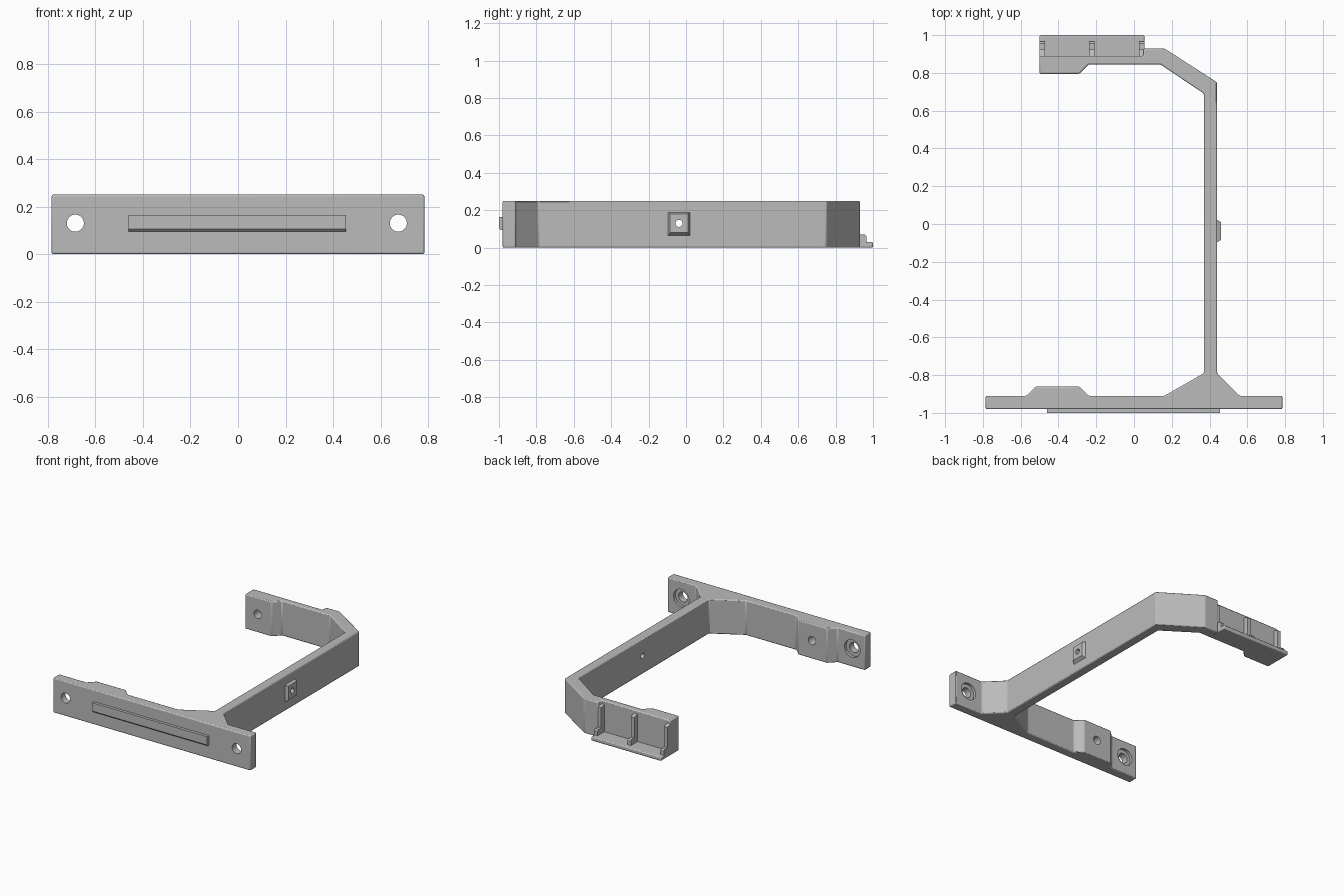
import bpy, bmesh
from math import radians
from mathutils import Matrix, Vector

cube = bpy.data.objects.get("Cube")
if cube:
    bpy.data.objects.remove(cube, do_unlink=True)

grey = bpy.data.materials.new("mid grey")
grey.use_nodes = True
colour = (0.5, 0.5, 0.5, 1)
grey.diffuse_color = colour
grey.node_tree.nodes["Principled BSDF"].inputs["Base Color"].default_value = colour


def add_object(name, bm):
    bmesh.ops.recalc_face_normals(bm, faces=bm.faces)
    mesh = bpy.data.meshes.new(name)
    bm.to_mesh(mesh)
    bm.free()
    mesh.materials.append(grey)
    obj = bpy.data.objects.new(name, mesh)
    bpy.context.collection.objects.link(obj)
    return obj


def prism(name, points, axis, start, end):
    """Extrude a closed outline along x or z."""
    bm = bmesh.new()
    place = (lambda a, b: (start, a, b)) if axis == "x" else (lambda a, b: (a, b, start))
    face = bm.faces.new([bm.verts.new(place(a, b)) for a, b in points])
    moved = bmesh.ops.extrude_face_region(bm, geom=[face])["geom"]
    step = Vector((end - start, 0, 0) if axis == "x" else (0, 0, end - start))
    bmesh.ops.translate(bm, vec=step, verts=[g for g in moved if isinstance(g, bmesh.types.BMVert)])
    return add_object(name, bm)


def bevel(obj, width, segments=1):
    mod = obj.modifiers.new("edge", "BEVEL")
    mod.width, mod.segments = width, segments
    mod.limit_method, mod.angle_limit = "ANGLE", radians(25)


def drill(target, centre, radius, depth, axis):
    """Cut a round hole with a hidden cylinder."""
    bm = bmesh.new()
    turn = Matrix.Rotation(radians(90), 4, "X" if axis == "y" else "Y")
    bmesh.ops.create_cone(bm, cap_ends=True, segments=32, radius1=radius, radius2=radius,
                          depth=depth, matrix=Matrix.Translation(centre) @ turn)
    cutter = add_object("hole_cutter", bm)
    cutter.hide_render = True
    cutter.hide_set(True)
    cutter.display_type = "WIRE"
    mod = target.modifiers.new("hole", "BOOLEAN")
    mod.operation, mod.solver, mod.object = "DIFFERENCE", "EXACT", cutter


# Main bracket: front plate, side arm and rear head in one outline
HEIGHT = 0.25
outline = [(-0.785, -0.98), (0.785, -0.98), (0.785, -0.91), (0.56, -0.91), (0.44, -0.79),
           (0.44, 0.75), (0.16, 0.93), (0.05, 0.93), (0.05, 0.89), (-0.5, 0.89),
           (-0.5, 0.795), (-0.29, 0.795), (-0.24, 0.845), (0.14, 0.845), (0.37, 0.69),
           (0.37, -0.79), (0.16, -0.91), (-0.24, -0.91), (-0.29, -0.86), (-0.52, -0.86),
           (-0.57, -0.91), (-0.785, -0.91)]
bracket = prism("bracket", outline, "z", 0, HEIGHT)
bevel(bracket, 0.007, 2)

# Mounting holes with counterbores behind the front plate
MID = 0.13
for x in (-0.685, 0.675):
    drill(bracket, (x, -0.95, MID), 0.036, 0.2, "y")
    drill(bracket, (x, -0.89, MID), 0.062, 0.08, "y")

# Facing blind holes in the two thick pads
drill(bracket, (-0.4, -0.87, MID), 0.03, 0.12, "y")
drill(bracket, (-0.4, 0.8, MID), 0.03, 0.12, "y")

# Tapered boss on the outside of the arm
bm = bmesh.new()
base = [bm.verts.new((0.435, y, z)) for y, z in ((-0.1, 0.06), (0.025, 0.06), (0.025, 0.19), (-0.1, 0.19))]
tip = [bm.verts.new((0.46, y, z)) for y, z in ((-0.085, 0.08), (0.01, 0.08), (0.01, 0.18), (-0.085, 0.18))]
bm.faces.new(base)
bm.faces.new(tip)
for i in range(4):
    j = (i + 1) % 4
    bm.faces.new((base[i], base[j], tip[j], tip[i]))
boss = add_object("arm_boss", bm)
for part in (bracket, boss):
    drill(part, (0.42, -0.037, MID), 0.019, 0.2, "x")

# Raised bar on the front, with a chamfered lower edge
prism("front_bar", [(-0.975, 0.095), (-0.99, 0.095), (-1, 0.105), (-1, 0.165), (-0.975, 0.165)],
      "x", -0.46, 0.455)

# Rear shelf
shelf = prism("rear_shelf", [(-0.5, 0.88), (0.055, 0.88), (0.055, 1), (-0.5, 1)], "z", 0, 0.03)
bevel(shelf, 0.007, 2)

# Stepped ribs standing on the shelf
rib = [(0.88, 0.01), (0.965, 0.01), (0.965, 0.06), (0.955, 0.07), (0.925, 0.07),
       (0.925, 0.215), (0.88, 0.23)]
for i, x in enumerate((-0.5, -0.237, 0.027)):
    prism(f"rear_rib_{i + 1}", rib, "x", x, x + 0.028)

# Crisp edges with smooth bores
for obj in [o for o in bpy.context.collection.objects if o.type == "MESH" and not o.hide_render]:
    bpy.ops.object.select_all(action="DESELECT")
    obj.select_set(True)
    bpy.context.view_layer.objects.active = obj
    bpy.ops.object.shade_smooth_by_angle(angle=radians(25))
